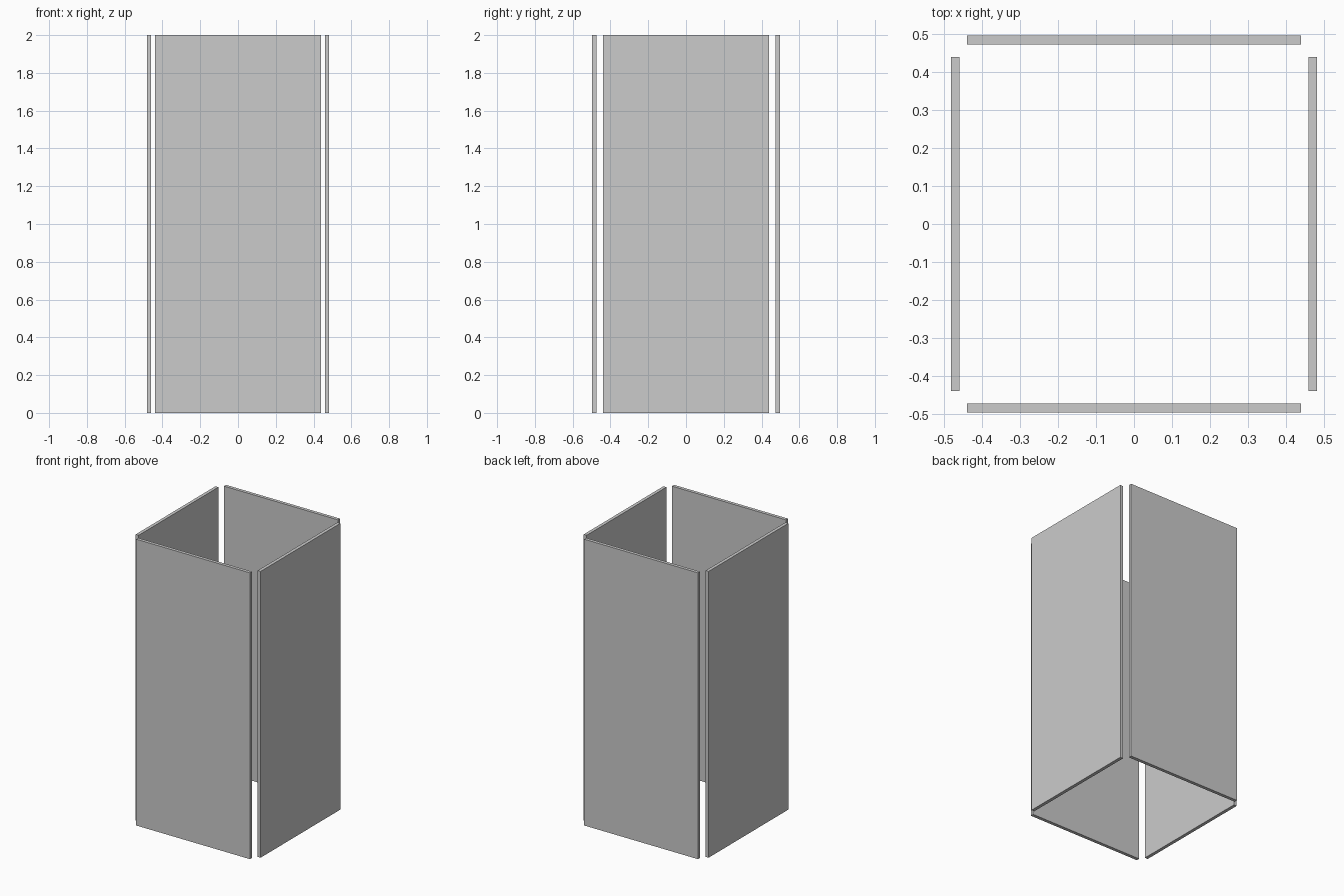
import bpy

if "Cube" in bpy.data.objects:
    bpy.data.objects.remove(bpy.data.objects["Cube"])

HEIGHT = 2.0
WIDTH = 0.88       # panel width
THICK = 0.023      # panel thickness


def panel(name, size, location):
    bpy.ops.mesh.primitive_cube_add(size=1, location=location)
    ob = bpy.context.object
    ob.name = name
    ob.scale = size
    bpy.ops.object.transform_apply(location=False, rotation=False, scale=True)
    return ob


# Front and back panels, set slightly further out than the sides
for name, s in (("front_panel", -1), ("back_panel", 1)):
    panel(name, (WIDTH, THICK, HEIGHT), (0, s * 0.485, HEIGHT / 2))

# Left and right panels, with open gaps at the corners
for name, s in (("left_panel", -1), ("right_panel", 1)):
    panel(name, (THICK, WIDTH, HEIGHT), (s * 0.4715, 0, HEIGHT / 2))
